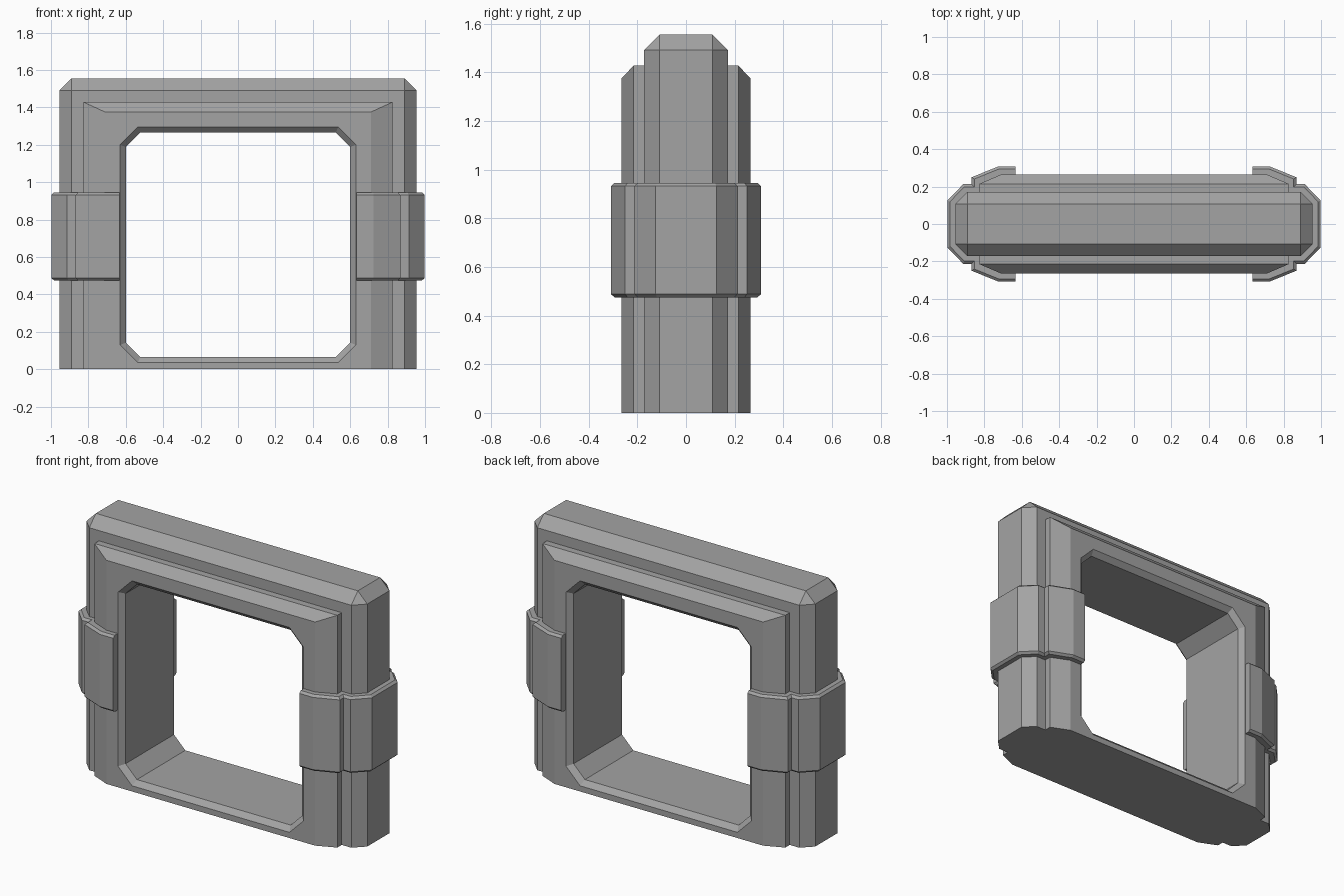
import bpy
import bmesh

cube = bpy.data.objects.get("Cube")
if cube:
    bpy.data.objects.remove(cube, do_unlink=True)

GREY = (0.37, 0.37, 0.37, 1.0)
metal = bpy.data.materials.new("plain grey")
metal.use_nodes = True
metal.diffuse_color = GREY
metal.node_tree.nodes["Principled BSDF"].inputs["Base Color"].default_value = GREY


def finish(bm, name):
    bmesh.ops.recalc_face_normals(bm, faces=bm.faces)
    mesh = bpy.data.meshes.new(name)
    bm.to_mesh(mesh)
    bm.free()
    mesh.materials.append(metal)
    obj = bpy.data.objects.new(name, mesh)
    bpy.context.collection.objects.link(obj)
    return obj


def loft(loops):
    """Skin a closed solid through equal-length loops of points."""
    bm = bmesh.new()
    rings = [[bm.verts.new(p) for p in loop] for loop in loops]
    n = len(rings[0])
    for a, b in zip(rings, rings[1:]):
        for i in range(n):
            j = (i + 1) % n
            bm.faces.new((a[i], a[j], b[j], b[i]))
    bm.faces.new(rings[0])
    bm.faces.new(rings[-1])
    bmesh.ops.recalc_face_normals(bm, faces=bm.faces)
    return bm


def rect(y, x, top):
    return [(-x, y, 0), (x, y, 0), (x, y, top), (-x, y, top)]


def octagon(y, grow):
    """Opening outline with clipped corners, widened by grow."""
    x, low, high = 0.60 + grow, 0.065 - grow, 1.265 + grow
    c = 0.077 + 0.586 * grow
    half = [(x - c, low), (x, low + c), (x, high - c), (x - c, high)]
    return [(px, y, pz) for px, pz in half] + [(-px, y, pz) for px, pz in reversed(half)]


def combine(target, helper, operation):
    helper.hide_render = True
    mod = target.modifiers.new(operation.lower(), 'BOOLEAN')
    mod.operation = operation
    mod.solver = 'EXACT'
    mod.object = helper
    bpy.context.view_layer.objects.active = target
    bpy.ops.object.modifier_apply(modifier=mod.name)
    bpy.data.objects.remove(helper, do_unlink=True)


# Outer frame: block chamfered everywhere except at the floor
bm = loft([rect(-0.172, 0.955, 1.555), rect(0.172, 0.955, 1.555)])
upper = [e for e in bm.edges if max(v.co.z for v in e.verts) > 0]
bmesh.ops.bevel(bm, geom=upper, offset=0.064, segments=1, affect='EDGES')
frame = finish(bm, "frame")

# Raised trim on front and back
trim = finish(loft([rect(-0.265, 0.71, 1.375), rect(-0.215, 0.826, 1.428),
                    rect(0.215, 0.826, 1.428), rect(0.265, 0.71, 1.375)]), "trim")
combine(frame, trim, 'UNION')

# Opening with chamfered rims
opening = finish(loft([octagon(-0.295, 0.06), octagon(-0.235, 0),
                       octagon(0.235, 0), octagon(0.295, 0.06)]), "opening")
combine(frame, opening, 'DIFFERENCE')

# Side clamps wrapped round each upright
END = 0.633
half = [(END, -0.308), (0.725, -0.308), (0.868, -0.25), (0.868, -0.213),
        (0.913, -0.213), (0.998, -0.125)]
outline = half + [(x, -y) for x, y in reversed(half)]
for side, name in ((1, "left_clamp"), (-1, "right_clamp")):
    bm = loft([[(side * x, y, z) for x, y in outline] for z in (0.488, 0.932)])
    caps = [f for f in bm.faces if abs(f.normal.z) > 0.9]
    bmesh.ops.inset_region(bm, faces=caps, thickness=0.014, depth=0.013,
                           use_even_offset=True)
    for v in bm.verts:
        if abs(v.co.x) < END + 0.03:
            v.co.x = side * END
    finish(bm, name)
